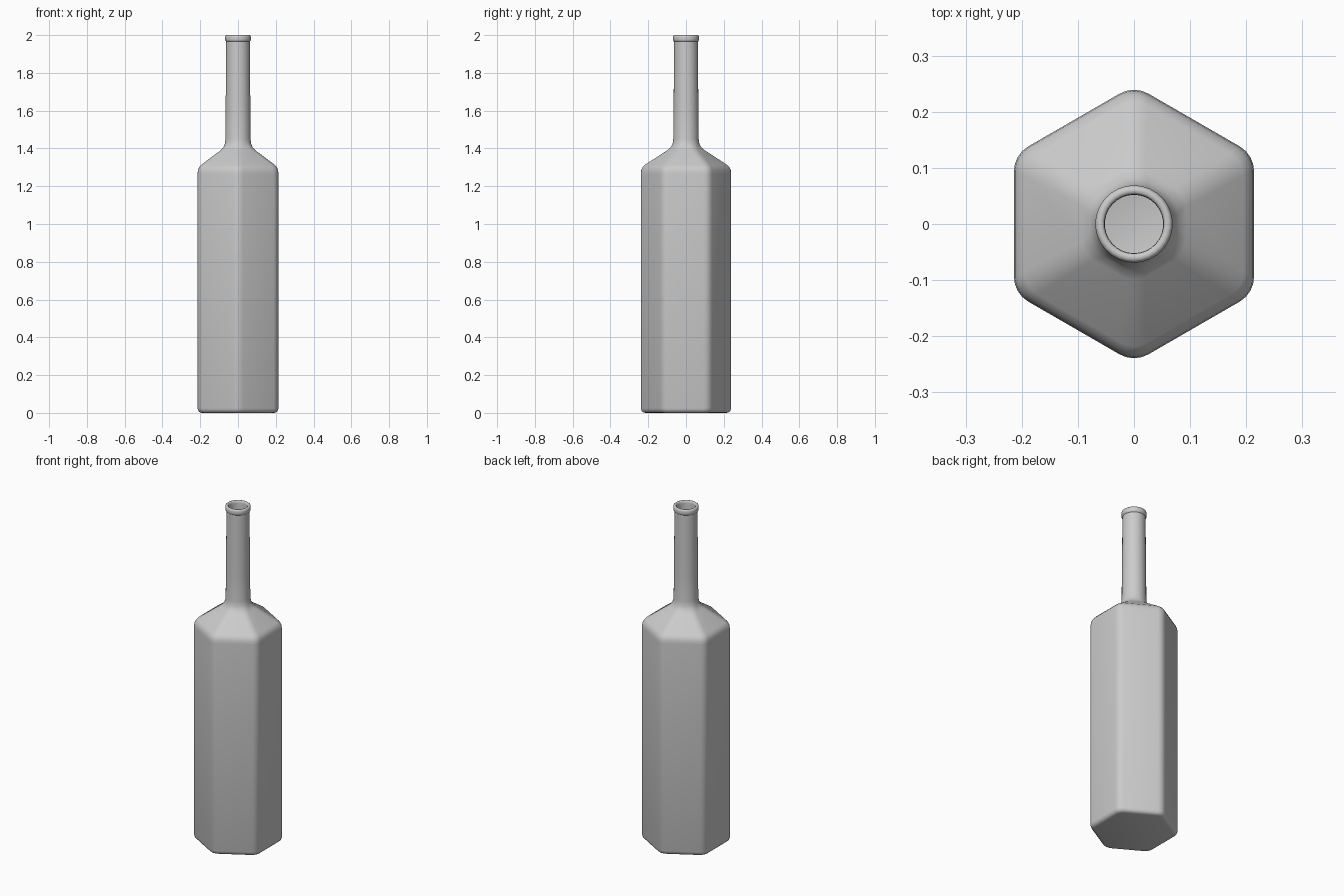
import bpy, bmesh
from math import sin, cos, pi, sqrt, radians

if "Cube" in bpy.data.objects:
    bpy.data.objects.remove(bpy.data.objects["Cube"], do_unlink=True)

glass = bpy.data.materials.new("grey glass")
glass.use_nodes = True
grey = (0.6, 0.6, 0.6, 1)
glass.diffuse_color = grey
glass.node_tree.nodes["Principled BSDF"].inputs["Base Color"].default_value = grey

ARC = 5       # points on each rounded corner
FILLET = 0.24  # corner radius relative to the apothem


def section(z, size, hexness):
    """Ring blending a circle (0) into a rounded hexagon (1); size is the apothem."""
    points = []
    centre = (1 - FILLET) * 2 / sqrt(3)
    for corner in range(6):
        a = pi / 2 + corner * pi / 3
        for i in range(ARC):
            turn = a + (i / (ARC - 1) - 0.5) * pi / 3
            even = a + (i - (ARC - 1) / 2) / ARC * pi / 3
            hx = centre * cos(a) + FILLET * cos(turn)
            hy = centre * sin(a) + FILLET * sin(turn)
            x = hexness * hx + (1 - hexness) * cos(even)
            y = hexness * hy + (1 - hexness) * sin(even)
            points.append((size * x, size * y, z))
    return points


# Height, apothem, hexagon share: outside from base to lip, then the hollow inside
body = [(0, 0.192, 1), (0.003, 0.202, 1), (0.01, 0.21, 1), (0.024, 0.214, 1),
        (1.265, 0.214, 1), (1.285, 0.212, 1), (1.3, 0.206, 1), (1.313, 0.195, 1)]
shoulder = [(1.39, 0.092, 0.7), (1.405, 0.078, 0.4), (1.425, 0.07, 0.1), (1.45, 0.067, 0)]
neck = [(1.6, 0.066, 0), (1.8, 0.064, 0), (1.966, 0.063, 0)]
lip = [(1.969, 0.067, 0), (1.976, 0.069, 0), (1.99, 0.069, 0), (1.997, 0.067, 0),
       (2, 0.063, 0), (2, 0.057, 0), (1.996, 0.053, 0), (1.985, 0.052, 0)]
inside = [(1.42, 0.052, 0), (1.38, 0.07, 0.6), (1.295, 0.185, 1), (1.26, 0.198, 1),
          (0.04, 0.198, 1), (0.02, 0.18, 1)]

bm = bmesh.new()
rings = [[bm.verts.new(p) for p in section(*s)]
         for s in body + shoulder + neck + lip + inside]
for low, high in zip(rings, rings[1:]):
    n = len(low)
    for i in range(n):
        j = (i + 1) % n
        bm.faces.new((low[i], low[j], high[j], high[i]))
bm.faces.new(rings[0][::-1])
bm.faces.new(rings[-1])

mesh = bpy.data.meshes.new("bottle")
bm.to_mesh(mesh)
bm.free()
mesh.materials.append(glass)
bottle = bpy.data.objects.new("bottle", mesh)
bpy.context.collection.objects.link(bottle)
bpy.context.view_layer.objects.active = bottle
bottle.select_set(True)
bpy.ops.object.shade_smooth_by_angle(angle=radians(50))
